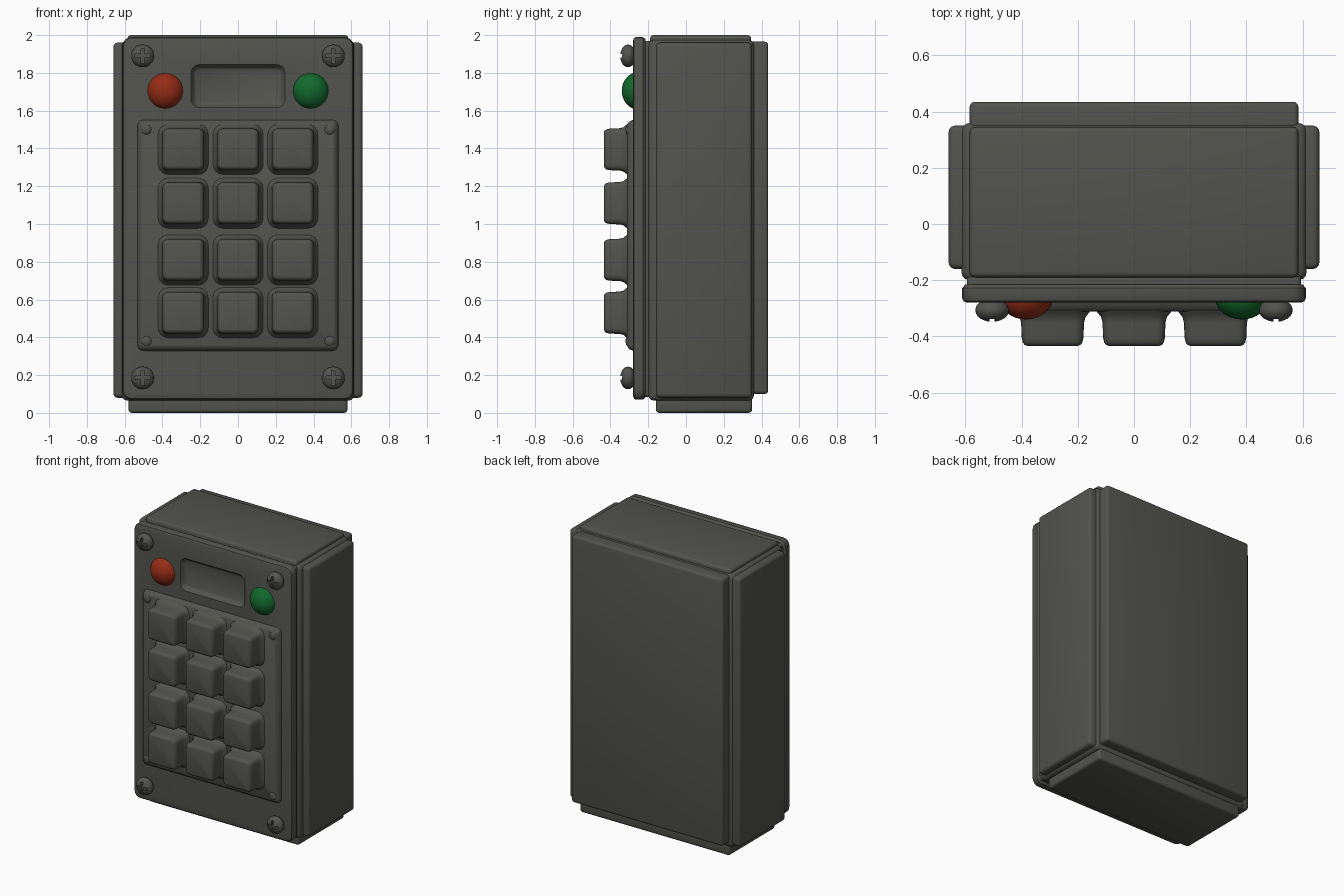
import bpy, bmesh, math
from mathutils import Vector, Matrix

if "Cube" in bpy.data.objects:
    bpy.data.objects.remove(bpy.data.objects["Cube"], do_unlink=True)


def material(name, rgb):
    m = bpy.data.materials.new(name)
    m.use_nodes = True
    m.diffuse_color = (*rgb, 1)
    bsdf = m.node_tree.nodes["Principled BSDF"]
    bsdf.inputs["Base Color"].default_value = (*rgb, 1)
    bsdf.inputs["Roughness"].default_value = 0.7
    return m


GREY = material("dark grey casing", (0.085, 0.085, 0.075))
RED = material("red lamp", (0.30, 0.025, 0.008))
GREEN = material("green lamp", (0.006, 0.14, 0.025))


def finish(name, bm, mat):
    bmesh.ops.recalc_face_normals(bm, faces=bm.faces)
    mesh = bpy.data.meshes.new(name)
    bm.to_mesh(mesh)
    bm.free()
    mesh.materials.append(mat)
    ob = bpy.data.objects.new(name, mesh)
    bpy.context.collection.objects.link(ob)
    return ob


def activate(ob):
    bpy.ops.object.select_all(action='DESELECT')
    ob.select_set(True)
    bpy.context.view_layer.objects.active = ob


def smooth(ob, angle=40):
    activate(ob)
    bpy.ops.object.shade_smooth_by_angle(angle=math.radians(angle))
    return ob


def box(name, lo, hi, bevel=0.02):
    """Rounded box between two corners."""
    lo, hi = Vector(lo), Vector(hi)
    bm = bmesh.new()
    bmesh.ops.create_cube(bm, size=1)
    for v in bm.verts:
        v.co = Vector(v.co[i] * (hi - lo)[i] + (hi + lo)[i] / 2 for i in range(3))
    if bevel:
        bmesh.ops.bevel(bm, geom=bm.edges[:], offset=bevel, segments=3,
                        profile=0.5, affect='EDGES')
    return finish(name, bm, GREY)


def loft(name, x, z, half_w, half_h, radius, steps):
    """Rounded rectangle facing front; steps are (outward growth, y)."""
    bm = bmesh.new()
    rings = []
    for grow, y in steps:
        r = max(radius + grow, 0.01)
        ring = []
        for sx, sz, start in ((1, 1, 0), (-1, 1, 90), (-1, -1, 180), (1, -1, 270)):
            for k in range(5):
                a = math.radians(start + k * 22.5)
                ring.append(bm.verts.new((
                    x + sx * (half_w + grow - r) + r * math.cos(a), y,
                    z + sz * (half_h + grow - r) + r * math.sin(a))))
        rings.append(ring)
    for a, b in zip(rings, rings[1:]):
        for i in range(len(a)):
            j = (i + 1) % len(a)
            bm.faces.new((a[i], a[j], b[j], b[i]))
    bm.faces.new(rings[0])
    bm.faces.new(rings[-1])
    return finish(name, bm, GREY)


def dome(name, x, y, z, radius, depth, mat, seg=32):
    """Ball squashed along y."""
    bm = bmesh.new()
    bmesh.ops.create_uvsphere(bm, u_segments=seg, v_segments=seg // 2, radius=1)
    bm.transform(Matrix.Translation((x, y, z))
                 @ Matrix.Diagonal((radius, depth, radius, 1))
                 @ Matrix.Rotation(math.pi / 2, 4, 'X'))
    return finish(name, bm, mat)


def cut(target, cutter):
    mod = target.modifiers.new("cut", 'BOOLEAN')
    mod.operation = 'DIFFERENCE'
    mod.solver = 'EXACT'
    mod.object = cutter
    activate(target)
    bpy.ops.object.modifier_apply(modifier=mod.name)
    bpy.data.objects.remove(cutter, do_unlink=True)


# Casing: core with a raised panel on each face
smooth(box("casing_core", (-0.615, -0.20, 0.065), (0.615, 0.36, 1.975), 0.03))
smooth(box("top_panel", (-0.585, -0.19, 1.90), (0.585, 0.345, 2.0), 0.018))
smooth(box("bottom_panel", (-0.58, -0.16, 0.0), (0.58, 0.35, 0.12), 0.018))
smooth(box("back_panel", (-0.585, 0.30, 0.10), (0.585, 0.435, 1.965), 0.018))
for side, s in (("left", 1), ("right", -1)):
    xs = sorted((s * 0.55, s * 0.66))
    smooth(box(side + "_panel", (xs[0], -0.16, 0.08), (xs[1], 0.35, 1.96), 0.022))
smooth(box("front_gasket", (-0.595, -0.24, 0.085), (0.595, -0.18, 1.97), 0.015))

# Front plate with the recessed display window
plate = loft("front_plate", 0, 1.03, 0.612, 0.96, 0.05,
             [(-0.012, -0.215), (0, -0.228), (0, -0.265), (-0.005, -0.275), (-0.018, -0.28)])
cut(plate, loft("window_cutter", 0, 1.73, 0.235, 0.10, 0.03,
                [(-0.012, -0.25), (0, -0.258), (0.004, -0.27), (0.015, -0.281), (0.016, -0.30)]))
smooth(plate)

# Keypad bezel with corner rivets
smooth(loft("keypad_bezel", 0, 0.94, 0.53, 0.61, 0.03,
            [(0.005, -0.27), (0, -0.283), (-0.008, -0.302), (-0.025, -0.312)]))
for sx in (-1, 1):
    for sz in (-1, 1):
        smooth(dome("bezel_rivet", sx * 0.485, -0.308, 0.94 + sz * 0.56,
                    0.028, 0.012, GREY, 16))

# Keys: three columns, four rows, flared at the foot
for x in (-0.29, 0, 0.29):
    for z in (1.395, 1.11, 0.81, 0.53):
        smooth(loft("key", x, z, 0.11, 0.11, 0.03,
                    [(0.028, -0.305), (0.018, -0.318), (0.007, -0.332), (0.002, -0.352),
                     (0, -0.405), (-0.004, -0.422), (-0.011, -0.431), (-0.02, -0.434)]), 50)

# Indicator lamps
smooth(dome("right_lamp", -0.385, -0.255, 1.705, 0.098, 0.085, RED))
smooth(dome("left_lamp", 0.385, -0.255, 1.705, 0.098, 0.085, GREEN))

# Corner screws with cross slots
for x in (-0.505, 0.505):
    for z in (0.185, 1.89):
        screw = dome("screw", x, -0.307, z, 0.06, 0.042, GREY, 24)
        for a, b in ((0.04, 0.009), (0.009, 0.04)):
            cut(screw, box("slot_cutter", (x - a, -0.40, z - b), (x + a, -0.328, z + b), 0))
        smooth(screw)
        smooth(loft("screw_neck", x, z, 0.045, 0.045, 0.045, [(0, -0.27), (0, -0.31)]))
